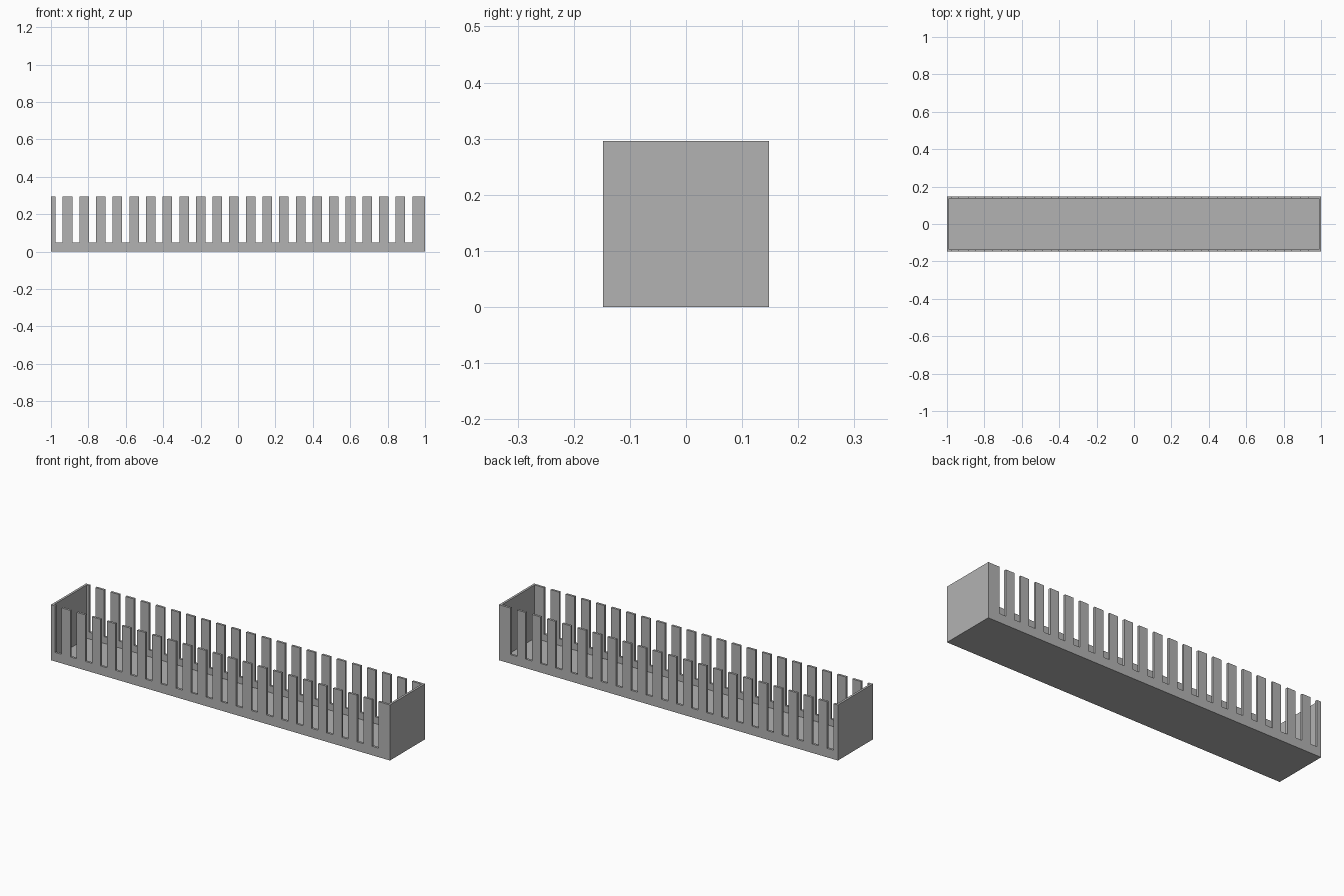
import bpy
import bmesh
from mathutils import Matrix, Vector

cube = bpy.data.objects.get("Cube")
if cube:
    bpy.data.objects.remove(cube, do_unlink=True)

HALF_W, HEIGHT, WALL = 0.148, 0.296, 0.012
SLOTS, PITCH, SLOT_W, FIRST, SLOT_Z = 22, 0.089, 0.038, -0.975, 0.048

grey = bpy.data.materials.new("plain_grey")
grey.use_nodes = True
colour = (0.45, 0.45, 0.45, 1)
grey.diffuse_color = colour
grey.node_tree.nodes["Principled BSDF"].inputs["Base Color"].default_value = colour


def boxes(name, spans):
    """One object made of separate boxes, each given by its low and high corner."""
    bm = bmesh.new()
    for low, high in spans:
        low, high = Vector(low), Vector(high)
        place = Matrix.Translation((low + high) / 2) @ Matrix.Diagonal((*(high - low), 1))
        bmesh.ops.create_cube(bm, size=1, matrix=place)
    mesh = bpy.data.meshes.new(name)
    bm.to_mesh(mesh)
    bm.free()
    mesh.materials.append(grey)
    obj = bpy.data.objects.new(name, mesh)
    bpy.context.scene.collection.objects.link(obj)
    return obj


def cut(target, cutter):
    """Subtract the cutter and discard it."""
    mod = target.modifiers.new(cutter.name, "BOOLEAN")
    mod.operation, mod.solver, mod.object = "DIFFERENCE", "EXACT", cutter
    cutter.hide_render = True
    bpy.context.view_layer.objects.active = target
    bpy.ops.object.modifier_apply(modifier=mod.name)
    bpy.data.objects.remove(cutter, do_unlink=True)


# Solid outer block of the duct
duct = boxes("slotted_duct", [((-1, -HALF_W, 0), (1, HALF_W, HEIGHT))])

# Hollow interior, open at the top
inner_x, inner_y, above = 1 - WALL, HALF_W - WALL, HEIGHT + 0.1
cut(duct, boxes("cavity", [((-inner_x, -inner_y, WALL), (inner_x, inner_y, above))]))

# Row of open slots through both long walls
starts = [FIRST + i * PITCH for i in range(SLOTS)]
cut(duct, boxes("slots", [((x, -0.3, SLOT_Z), (x + SLOT_W, 0.3, above)) for x in starts]))
